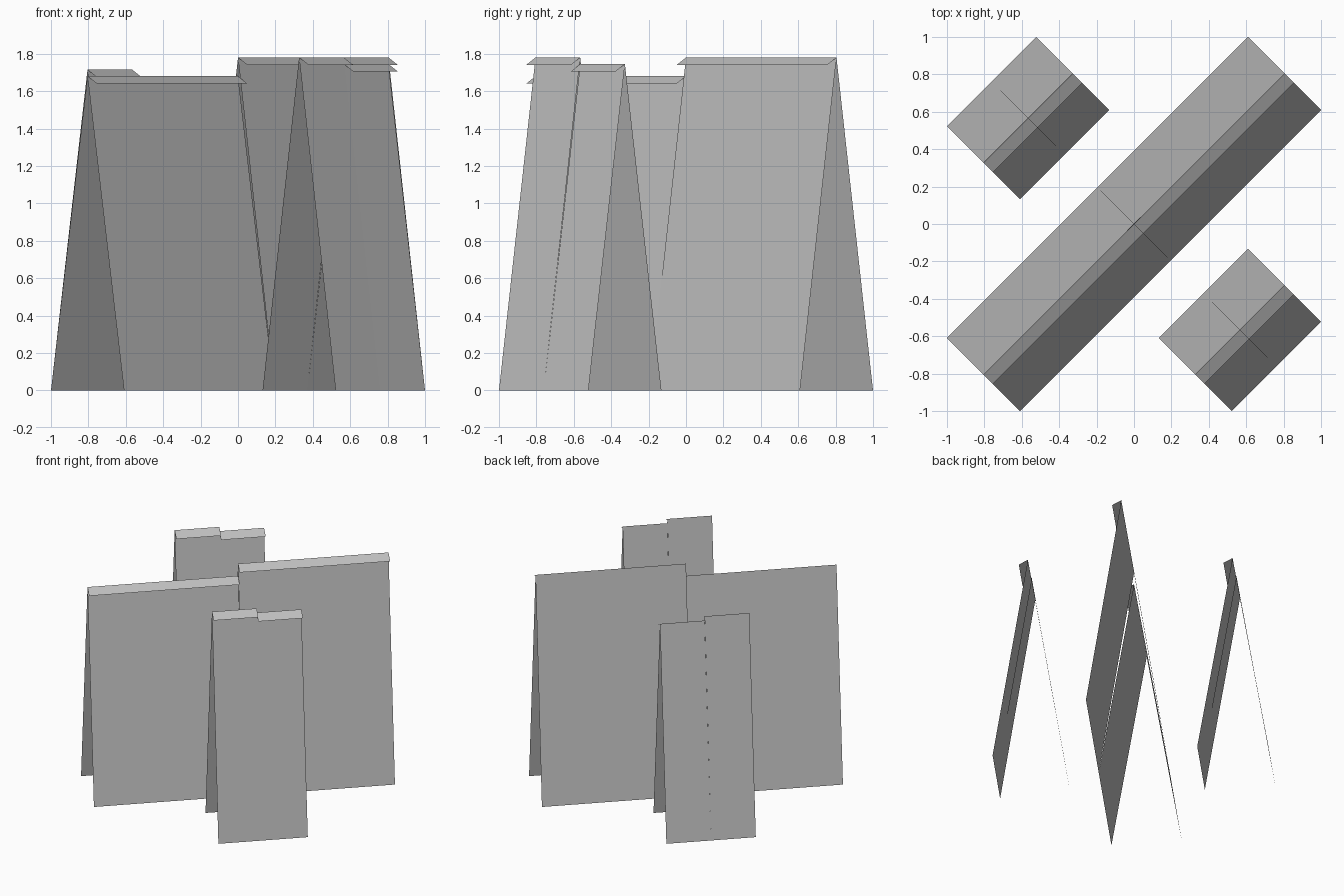
import bpy
from math import radians, sin, cos

cube = bpy.data.objects.get("Cube")
if cube:
    bpy.data.objects.remove(cube, do_unlink=True)

# One plain grey for everything
grey = bpy.data.materials.new("plain grey")
colour = (0.53, 0.53, 0.53, 1.0)
grey.diffuse_color = colour
grey.use_nodes = True
grey.node_tree.nodes["Principled BSDF"].inputs["Base Color"].default_value = colour

ANGLE = radians(45)     # ridges run along the diagonal
SPREAD = 0.276          # foot distance from the ridge
FLAP, DROP = 0.071, 0.04


def sheet(name, start, end, low, high, offset):
    """Thin sheet from edge low to edge high, each given as (across, z)."""
    (v0, z0), (v1, z1) = low, high
    mesh = bpy.data.meshes.new(name)
    mesh.from_pydata([(start, v0, z0), (end, v0, z0), (end, v1, z1), (start, v1, z1)],
                     [], [(0, 1, 2, 3)])
    mesh.materials.append(grey)
    obj = bpy.data.objects.new(name, mesh)
    obj.location = (-offset * sin(ANGLE), offset * cos(ANGLE), 0)
    obj.rotation_euler.z = ANGLE
    bpy.context.collection.objects.link(obj)


def tent(name, offset, half_length, heights):
    """Open A-frame in two halves with different ridge heights."""
    spans = ((-half_length, 0), (0, half_length))
    for side, (start, end), h in zip(("right", "left"), spans, heights):
        label = name + "_" + side
        ridge = (0, h)
        sheet(label + "_front_panel", start, end, (-SPREAD, 0), ridge, offset)
        sheet(label + "_back_panel", end, start, (SPREAD, 0), ridge, offset)
        sheet(label + "_ridge_flap", start, end, (-FLAP, h - DROP), ridge, offset)


# Long centre frame and the two short ones beside it
tent("centre_frame", 0, 1.138, (1.68, 1.78))
tent("front_frame", -0.8, 0.338, (1.78, 1.745))
tent("back_frame", 0.8, 0.338, (1.715, 1.68))
